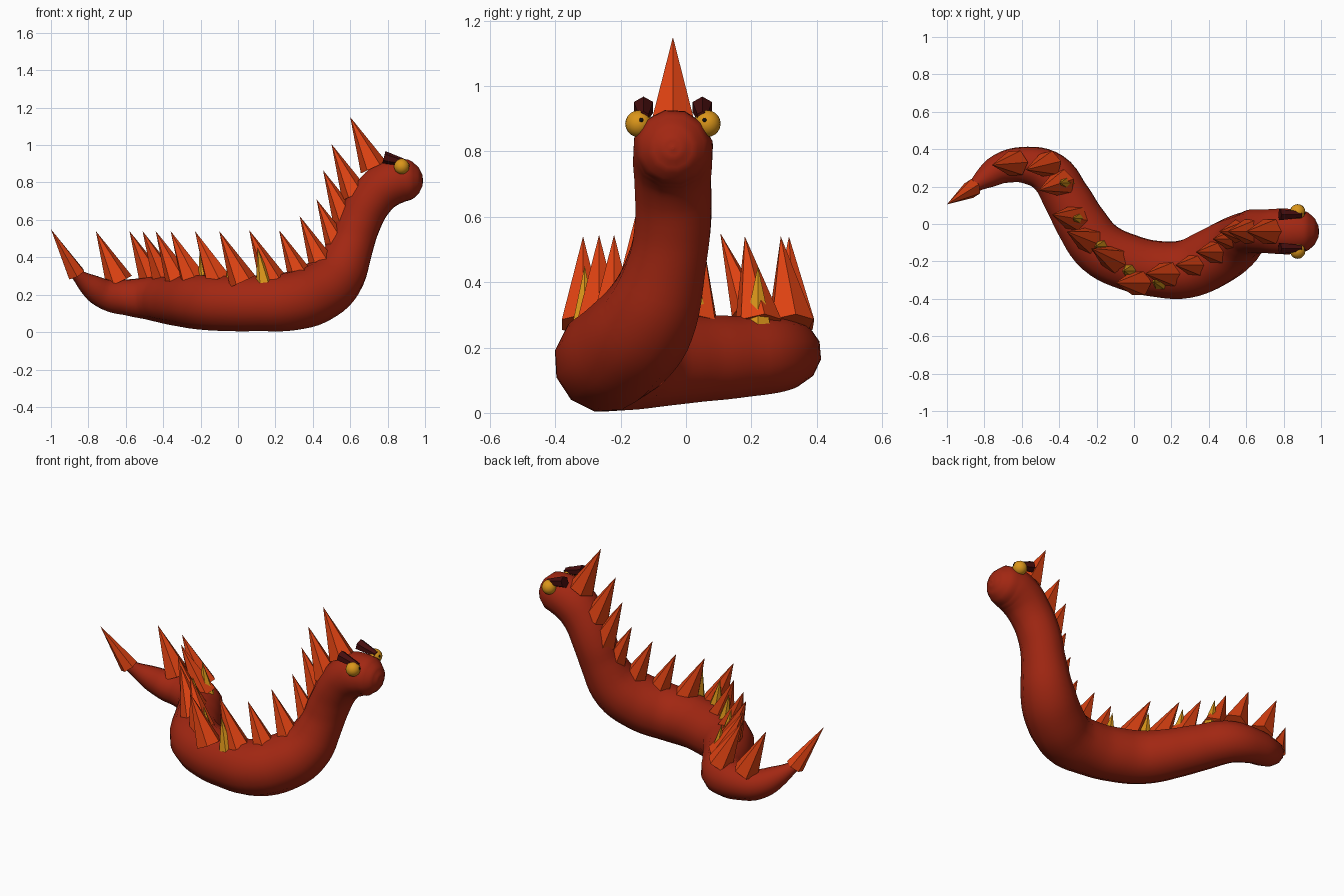
import bpy
import math
from mathutils import Vector

cube = bpy.data.objects.get("Cube")
if cube:
    bpy.data.objects.remove(cube)


def material(name, r, g, b):
    mat = bpy.data.materials.new(name)
    mat.use_nodes = True
    mat.diffuse_color = (r, g, b, 1)
    bsdf = mat.node_tree.nodes["Principled BSDF"]
    bsdf.inputs["Base Color"].default_value = (r, g, b, 1)
    bsdf.inputs["Roughness"].default_value = 0.7
    return mat


RED = material("brick red", 0.36, 0.02, 0.006)
ORANGE = material("fire orange", 0.74, 0.055, 0.006)
AMBER = material("amber", 0.7, 0.3, 0.01)
MAROON = material("dark maroon", 0.06, 0.004, 0.004)
BLACK = material("black", 0.005, 0.004, 0.004)


def cone(name, base, tip, r1, r2, mat, sides=6):
    """Flat sided cone running from base to tip."""
    base, tip = Vector(base), Vector(tip)
    axis = tip - base
    bpy.ops.mesh.primitive_cone_add(vertices=sides, radius1=r1, radius2=r2, depth=axis.length,
                                    location=(base + tip) / 2,
                                    rotation=axis.to_track_quat("Z", "Y").to_euler())
    obj = bpy.context.object
    obj.name = name
    obj.data.materials.append(mat)
    return obj


def ball(name, center, radius, mat, segments=20):
    bpy.ops.mesh.primitive_uv_sphere_add(segments=segments, ring_count=segments // 2,
                                         radius=radius, location=center)
    obj = bpy.context.object
    obj.name = name
    obj.data.materials.append(mat)
    bpy.ops.object.shade_smooth()
    return obj


# Body: tapered tube along a winding path (x, y, z, radius)
MID = -0.04
path = [(-0.87, 0.19, 0.315, 0.03), (-0.79, 0.25, 0.25, 0.062), (-0.70, 0.30, 0.2, 0.085),
        (-0.58, 0.315, 0.185, 0.1), (-0.45, 0.27, 0.18, 0.12), (-0.36, 0.14, 0.17, 0.13),
        (-0.28, 0.0, 0.165, 0.14), (-0.18, -0.13, 0.16, 0.15), (-0.03, -0.205, 0.155, 0.153),
        (0.12, -0.24, 0.155, 0.153), (0.28, -0.24, 0.165, 0.16), (0.42, -0.18, 0.21, 0.162),
        (0.53, -0.11, 0.3, 0.15), (0.6, -0.06, 0.45, 0.125), (0.645, MID, 0.58, 0.12),
        (0.715, MID, 0.71, 0.12), (0.80, MID, 0.79, 0.125)]
for angle in (0, 30, 55, 75, 88):
    a = math.radians(angle)
    path.append((0.87 + 0.12 * math.sin(a), MID, 0.81, 0.12 * math.cos(a)))

curve = bpy.data.curves.new("body", "CURVE")
curve.dimensions = "3D"
curve.bevel_depth = 1
curve.bevel_resolution = 4
curve.resolution_u = 5
curve.use_fill_caps = True
spline = curve.splines.new("BEZIER")
spline.bezier_points.add(len(path) - 1)
for point, (x, y, z, r) in zip(spline.bezier_points, path):
    point.co = (x, y, z)
    point.radius = r
    point.handle_left_type = point.handle_right_type = "AUTO"
spline.radius_interpolation = "CARDINAL"
curve.materials.append(RED)
body = bpy.data.objects.new("body", curve)
bpy.context.collection.objects.link(body)
bpy.ops.object.select_all(action="DESELECT")
body.select_set(True)
bpy.context.view_layer.objects.active = body
bpy.ops.object.convert(target="MESH")
bpy.ops.object.shade_smooth_by_angle(angle=math.radians(60))

# Back spikes: tip position and sideways shift of the base
spikes = [(-0.76, 0.315, 0.54, 0.01), (-0.58, 0.29, 0.54, 0.03), (-0.51, 0.18, 0.54, 0.04),
          (-0.44, 0.05, 0.54, -0.02), (-0.36, -0.04, 0.54, -0.05), (-0.23, -0.13, 0.54, -0.06),
          (-0.1, -0.315, 0.54, 0), (0.06, -0.266, 0.545, 0), (0.22, -0.22, 0.545, 0),
          (0.33, -0.15, 0.62, 0), (0.42, -0.08, 0.71, 0), (0.455, MID, 0.865, 0),
          (0.5, MID, 1.005, 0), (0.6, MID, 1.15, 0)]
for x, y, z, shift in spikes:
    cone("back_spike", (x + 0.125, y + shift, z - 0.27), (x, y, z), 0.075, 0, ORANGE)
cone("tail_spike", (-0.865, 0.19, 0.31), (-1, 0.105, 0.55), 0.052, 0, ORANGE)

# Small amber spikes between the large ones
for x, y in ((-0.36, 0.22), (-0.29, 0.03), (-0.17, -0.12), (-0.02, -0.25), (0.14, -0.31)):
    cone("small_spike", (x, y, 0.26), (x - 0.035, y, 0.45), 0.045, 0, AMBER)

# Eyes, pupils and brows
for side, prefix in ((1, "left"), (-1, "right")):
    eye = Vector((0.875, MID + side * 0.105, 0.885))
    ball(prefix + "_eye", eye, 0.041, AMBER)
    look = Vector((1, -side * 0.22, 0.3)).normalized()
    ball(prefix + "_pupil", eye + look * 0.038, 0.007, BLACK, 10)
    cone(prefix + "_brow", (0.78, MID + side * 0.09, 0.935),
         (0.895, MID + side * 0.09, 0.905), 0.034, 0.018, MAROON)
